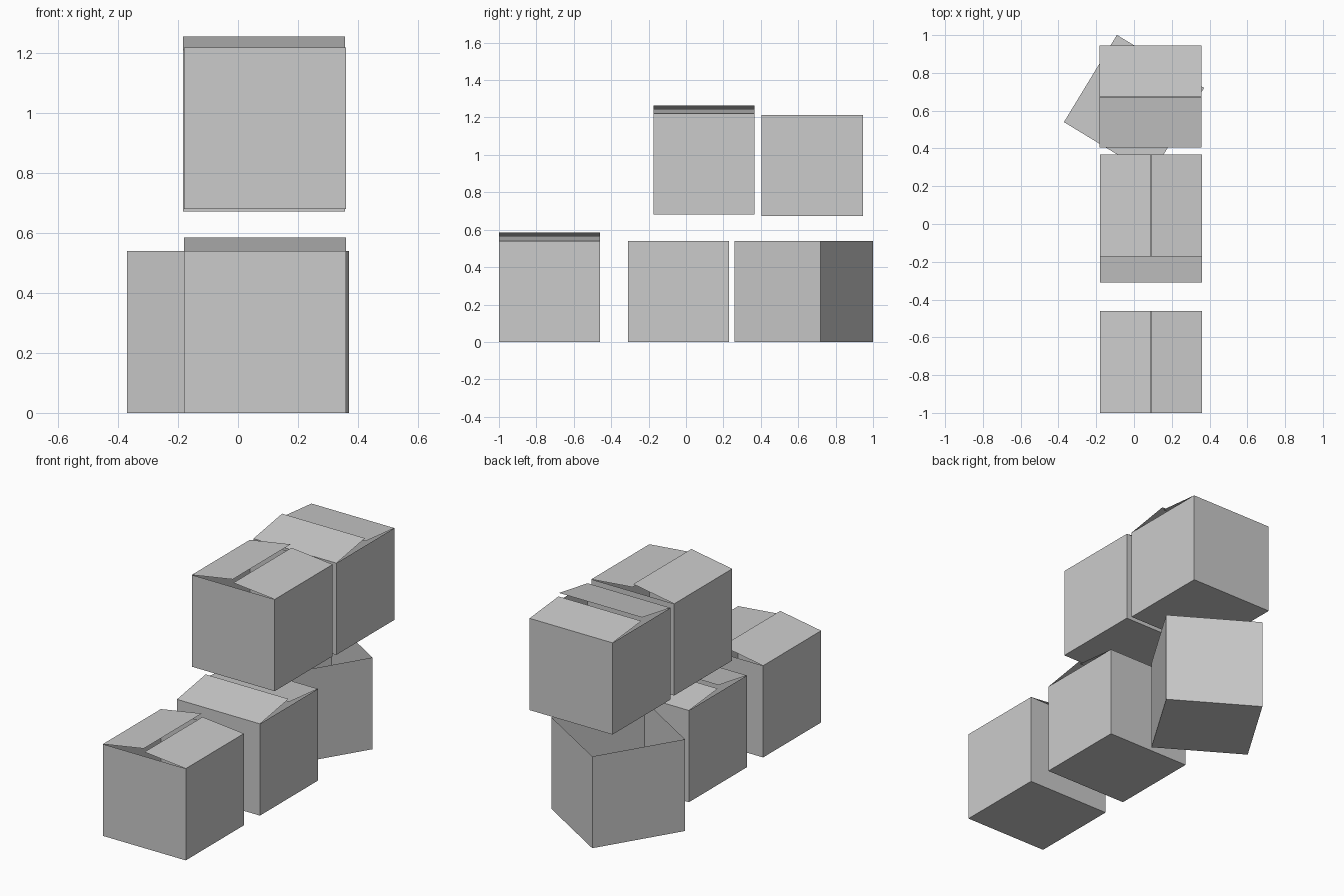
import bpy, bmesh, math
from mathutils import Matrix, Vector

default_cube = bpy.data.objects.get("Cube")
if default_cube:
    bpy.data.objects.remove(default_cube, do_unlink=True)

SIZE = 0.54
FLAP = SIZE / 2
HIGH_RISE, LOW_RISE = 0.045, 0.026

cardboard = bpy.data.materials.new("plain_grey_cardboard")
grey = (0.6, 0.6, 0.6, 1)
cardboard.diffuse_color = grey
cardboard.use_nodes = True
cardboard.node_tree.nodes["Principled BSDF"].inputs["Base Color"].default_value = grey


def add_flap(bm, side, rise):
    """Extrude the rim edge on one side (-1 or 1) into a raised lid flap."""
    rim = [e for e in bm.edges if e.is_boundary
           and all(v.co.x * side > SIZE * 0.49 and v.co.z > SIZE * 0.99 for v in e.verts)]
    new = bmesh.ops.extrude_edge_only(bm, edges=rim)["geom"]
    reach = math.sqrt(FLAP ** 2 - rise ** 2)
    verts = [g for g in new if isinstance(g, bmesh.types.BMVert)]
    bmesh.ops.translate(bm, verts=verts, vec=Vector((-side * reach, 0, rise)))
    for face in (g for g in new if isinstance(g, bmesh.types.BMFace)):
        face.normal_update()
        if face.normal.z < 0:
            face.normal_flip()


def make_box(name, location, angle, flaps=True):
    """Thin-walled box without a top, with two lid flaps if wanted."""
    bm = bmesh.new()
    bmesh.ops.create_cube(bm, size=SIZE, matrix=Matrix.Translation((0, 0, SIZE / 2)))
    bm.normal_update()
    top = [f for f in bm.faces if f.normal.z > 0.9]
    bmesh.ops.delete(bm, geom=top, context="FACES_ONLY")
    if flaps:
        add_flap(bm, -1, HIGH_RISE)
        add_flap(bm, 1, LOW_RISE)
    mesh = bpy.data.meshes.new(name)
    bm.to_mesh(mesh)
    bm.free()
    mesh.materials.append(cardboard)
    box = bpy.data.objects.new(name, mesh)
    box.location = location
    box.rotation_euler.z = math.radians(angle)
    bpy.context.collection.objects.link(box)


# Lower row
make_box("lower_front_box", (0.09, -0.73, 0), 0)
make_box("lower_middle_box", (0.09, -0.04, 0), 90)
make_box("lower_back_open_box", (0, 0.63, 0), -31.3, flaps=False)

# Upper row
make_box("upper_front_box", (0.09, 0.097, 0.68), 0)
make_box("upper_back_box", (0.087, 0.675, 0.672), 90)
